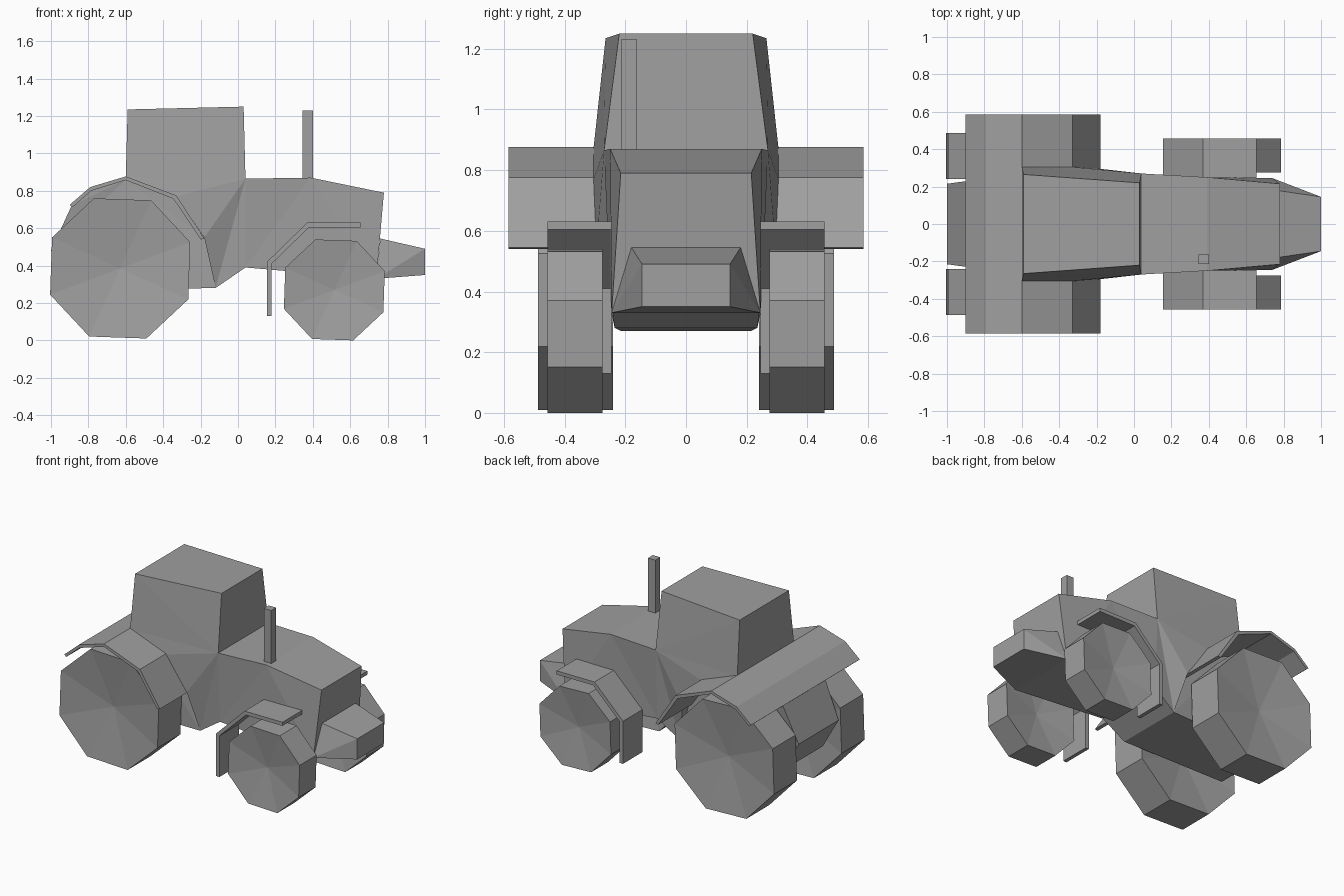
import bpy
import bmesh
from math import cos, sin, radians

if "Cube" in bpy.data.objects:
    bpy.data.objects.remove(bpy.data.objects["Cube"])

grey = bpy.data.materials.new("plain_grey")
grey.use_nodes = True
grey.diffuse_color = (0.35, 0.35, 0.35, 1)
grey.node_tree.nodes["Principled BSDF"].inputs["Base Color"].default_value = grey.diffuse_color


def finish(name, bm):
    bmesh.ops.recalc_face_normals(bm, faces=bm.faces)
    mesh = bpy.data.meshes.new(name)
    bm.to_mesh(mesh)
    bm.free()
    mesh.materials.append(grey)
    obj = bpy.data.objects.new(name, mesh)
    bpy.context.collection.objects.link(obj)
    return obj


def bridge(bm, a, b):
    for i in range(len(a)):
        j = (i + 1) % len(a)
        bm.faces.new((a[i], a[j], b[j], b[i]))


def shell(name, outline):
    """Symmetric solid from a side outline of (x, z, half width); sides fan from the first point."""
    bm = bmesh.new()
    sides = [[bm.verts.new((x, s * w, z)) for x, z, w in outline] for s in (-1, 1)]
    bridge(bm, *sides)
    for side in sides:
        for i in range(1, len(side) - 1):
            bm.faces.new((side[0], side[i], side[i + 1]))
    return finish(name, bm)


def plate(name, outline, y0, y1):
    """Flat-sided bent plate from a side outline of (x, z)."""
    bm = bmesh.new()
    sides = [[bm.verts.new((x, y, z)) for x, z in outline] for y in (y0, y1)]
    bridge(bm, *sides)
    for side in sides:
        bm.faces.new(side)
    return finish(name, bm)


def wheel(name, x, z, radius, y0, y1, dent=0.05):
    """Eight-sided wheel with hubs sunk inwards on both faces."""
    bm = bmesh.new()
    angles = [radians(20.5 + 45 * i) for i in range(8)]
    rings = [[bm.verts.new((x + radius * cos(a), y, z + radius * sin(a))) for a in angles]
             for y in (y0, y1)]
    bridge(bm, *rings)
    step = dent if y1 > y0 else -dent
    for ring, y in zip(rings, (y0 + step, y1 - step)):
        hub = bm.verts.new((x, y, z))
        for i in range(8):
            bm.faces.new((ring[i], ring[(i + 1) % 8], hub))
    return finish(name, bm)


# Cab
shell("cab", [(0.04, 0.865, 0.27), (0.03, 1.25, 0.22), (-0.59, 1.235, 0.265), (-0.60, 0.87, 0.305)])

# Body below the cab, following the curve of the large fender
shell("middle_body", [(0.04, 0.865, 0.27), (-0.60, 0.87, 0.305), (-0.33, 0.77, 0.305),
                      (-0.18, 0.55, 0.295), (-0.12, 0.28, 0.235), (0.04, 0.39, 0.25)])

# Narrow body between the large wheels
shell("axle_body", [(-0.60, 0.86, 0.22), (-0.79, 0.81, 0.225), (-0.89, 0.72, 0.23),
                    (-1.00, 0.48, 0.215), (-0.88, 0.27, 0.215), (-0.12, 0.28, 0.235),
                    (-0.18, 0.55, 0.22), (-0.34, 0.76, 0.22)])

# Engine hood and the weight ahead of it
shell("hood", [(0.39, 0.87, 0.25), (0.78, 0.79, 0.215), (0.74, 0.33, 0.245),
               (0.04, 0.39, 0.25), (0.04, 0.865, 0.27)])
shell("nose_weight", [(0.74, 0.33, 0.245), (1.00, 0.35, 0.145),
                      (1.00, 0.49, 0.145), (0.76, 0.545, 0.18)])

# Exhaust pipe
plate("exhaust", [(0.345, 0.84), (0.40, 0.84), (0.40, 1.23), (0.345, 1.23)], -0.215, -0.162)

# Large fender across the full width
plate("large_fender", [(-0.90, 0.725), (-0.79, 0.82), (-0.60, 0.877), (-0.33, 0.775),
                       (-0.18, 0.545), (-0.20, 0.54), (-0.345, 0.757), (-0.60, 0.857),
                       (-0.785, 0.80), (-0.885, 0.712)], -0.585, 0.585)

# Wheels and small fenders on both sides
small_fender = [(0.155, 0.13), (0.155, 0.42), (0.37, 0.63), (0.655, 0.63),
                (0.655, 0.605), (0.38, 0.605), (0.18, 0.41), (0.18, 0.13)]
for side, s in (("front", -1), ("back", 1)):
    wheel(f"large_wheel_{side}", -0.63, 0.385, 0.40, s * 0.24, s * 0.487)
    wheel(f"small_wheel_{side}", 0.515, 0.27, 0.288, s * 0.275, s * 0.457, 0.04)
    plate(f"small_fender_{side}", small_fender, s * 0.245, s * 0.457)
